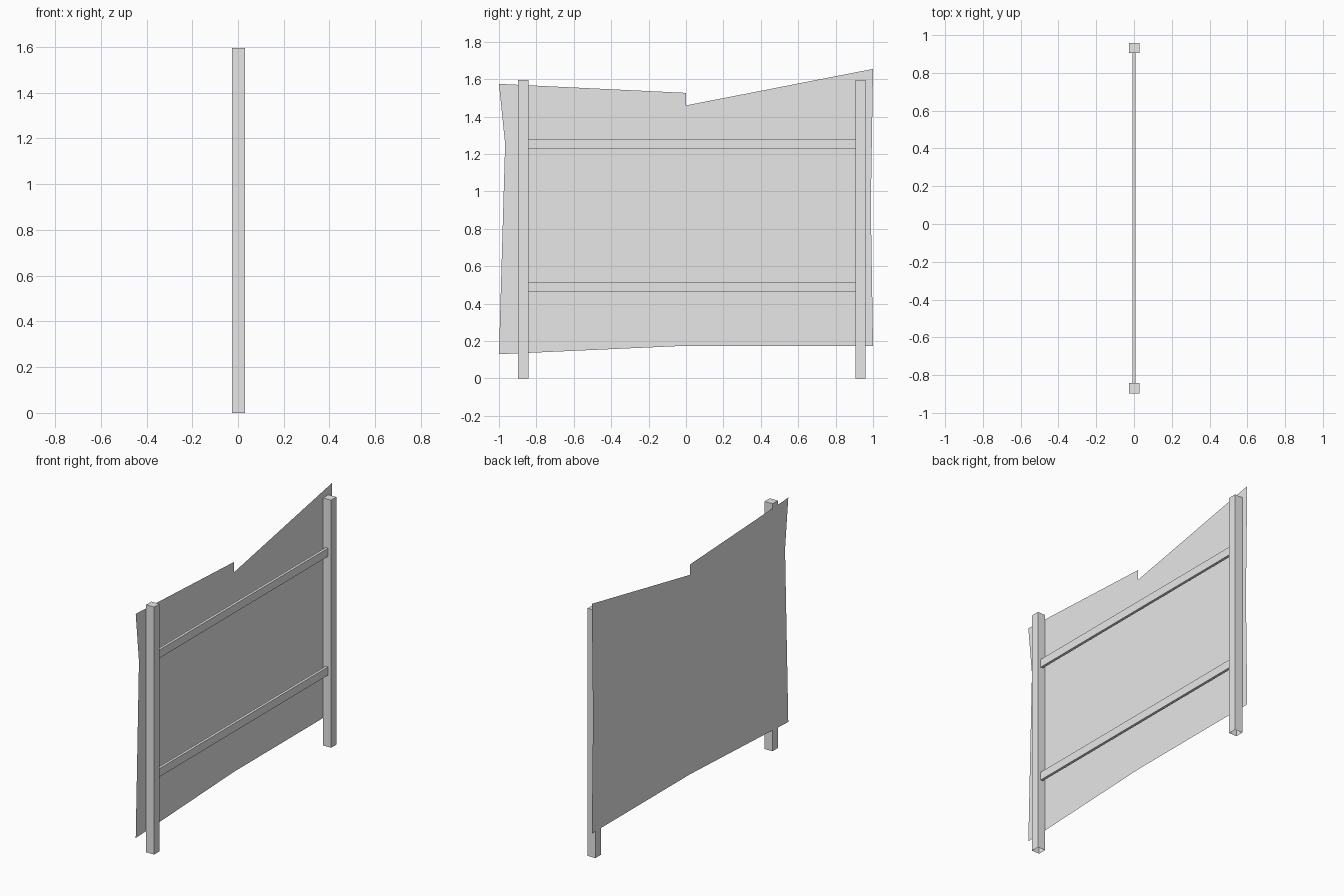
import bpy
import bmesh

cube = bpy.data.objects.get("Cube")
if cube:
    bpy.data.objects.remove(cube, do_unlink=True)

grey = bpy.data.materials.new("light_grey")
grey.use_nodes = True
grey.diffuse_color = (0.8, 0.8, 0.8, 1)
grey.node_tree.nodes["Principled BSDF"].inputs["Base Color"].default_value = (0.8, 0.8, 0.8, 1)


def add_object(name, bm):
    mesh = bpy.data.meshes.new(name)
    bm.to_mesh(mesh)
    bm.free()
    mesh.materials.append(grey)
    obj = bpy.data.objects.new(name, mesh)
    bpy.context.collection.objects.link(obj)
    return obj


def box(name, low, high, open_bottom=False):
    bm = bmesh.new()
    bmesh.ops.create_cube(bm, size=1)
    for v in bm.verts:
        for i in range(3):
            v.co[i] = high[i] if v.co[i] > 0 else low[i]
    if open_bottom:
        bm.normal_update()
        bottom = [f for f in bm.faces if f.normal.z < -0.9]
        bmesh.ops.delete(bm, geom=bottom, context='FACES_ONLY')
    return add_object(name, bm)


# Upright square posts, open underneath
FRONT_Y, BACK_Y, POST = -0.897, 0.905, 0.054
for name, y in (("front_post", FRONT_Y), ("back_post", BACK_Y)):
    box(name, (-0.026, y, 0), (0.03, y + POST, 1.595), open_bottom=True)

# Thin rails spanning the posts
for name, z in (("lower_rail", 0.463), ("upper_rail", 1.228)):
    box(name, (-0.008, FRONT_Y + POST, z), (0.009, BACK_Y, z + 0.053))

# Flat sheet with a ragged, stepped outline behind the posts
outline = [(-1, 0.13), (0, 0.175), (1, 0.175), (0.988, 0.92), (1, 1.655),
           (0, 1.46), (0, 1.527), (-1, 1.575), (-0.967, 1.255)]
bm = bmesh.new()
bm.faces.new([bm.verts.new((-0.029, y, z)) for y, z in outline])
add_object("sheet_panel", bm)
